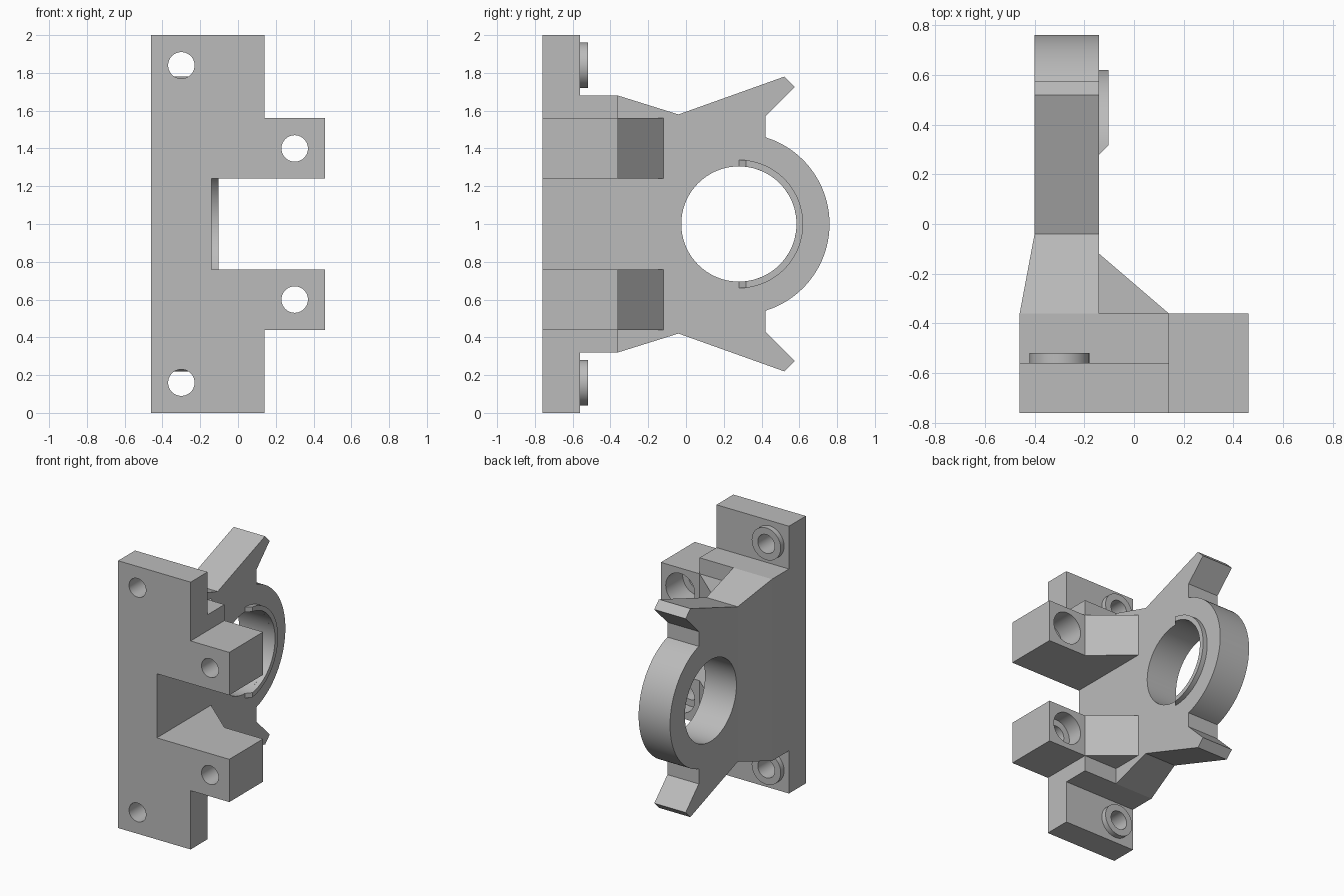
import bpy, bmesh, math

default = bpy.data.objects.get("Cube")
if default:
    bpy.data.objects.remove(default, do_unlink=True)

grey = bpy.data.materials.new("plain grey")
grey.use_nodes = True
GREY = (0.5, 0.5, 0.5, 1)
grey.diffuse_color = GREY
grey.node_tree.nodes["Principled BSDF"].inputs["Base Color"].default_value = GREY

SEG = 72
RING_Y, RING_Z = 0.28, 1.0
INNER, OUTER, LIP = 0.305, 0.48, 0.34
SIDE_L, SIDE_R = -0.40, -0.14      # thickness of the ring carrier along x


def finish(name, bm):
    bmesh.ops.remove_doubles(bm, verts=bm.verts, dist=1e-5)
    bmesh.ops.recalc_face_normals(bm, faces=bm.faces)
    mesh = bpy.data.meshes.new(name)
    bm.to_mesh(mesh)
    bm.free()
    mesh.materials.append(grey)
    obj = bpy.data.objects.new(name, mesh)
    bpy.context.collection.objects.link(obj)
    return obj


def prism(name, outline, axis, lo, hi):
    """Extrude a flat outline along one axis."""
    place = {"x": lambda a, b, d: (d, a, b),
             "y": lambda a, b, d: (a, d, b),
             "z": lambda a, b, d: (a, b, d)}[axis]
    bm = bmesh.new()
    near = [bm.verts.new(place(a, b, lo)) for a, b in outline]
    far = [bm.verts.new(place(a, b, hi)) for a, b in outline]
    bm.faces.new(near)
    bm.faces.new(far)
    n = len(outline)
    for i in range(n):
        j = (i + 1) % n
        bm.faces.new((near[i], near[j], far[j], far[i]))
    return finish(name, bm)


def circle(a, b, r):
    return [(a + r * math.cos(math.tau * i / SEG), b + r * math.sin(math.tau * i / SEG))
            for i in range(SEG)]


def rect(a0, b0, a1, b1):
    return [(a0, b0), (a1, b0), (a1, b1), (a0, b1)]


def activate(obj):
    bpy.ops.object.select_all(action="DESELECT")
    obj.select_set(True)
    bpy.context.view_layer.objects.active = obj


def cut(obj, cutters):
    """Subtract the cutters and discard them."""
    activate(obj)
    for c in cutters:
        c.hide_render = True
        mod = obj.modifiers.new("cut", "BOOLEAN")
        mod.operation, mod.solver, mod.object = "DIFFERENCE", "EXACT", c
        bpy.ops.object.modifier_apply(modifier=mod.name)
        bpy.data.objects.remove(c, do_unlink=True)


def smooth(obj):
    activate(obj)
    bpy.ops.object.shade_smooth_by_angle(angle=math.radians(25))


def mirrored(half):
    """Close an outline with its reflection about the ring's mid height."""
    return half + [(a, 2 * RING_Z - b) for a, b in reversed(half)]


# Mounting plate with two side tabs, a notch, and a thicker middle
plate = prism("mounting_plate", mirrored(
    [(-0.46, 2), (0.14, 2), (0.14, 1.56), (0.46, 1.56), (0.46, 1.24), (-0.14, 1.24)]),
    "y", -0.76, -0.36)
cutters = []
for z0, z1, hole_z, tab_z, depth in ((1.68, 2.2, 1.84, 1.4, 0.2), (-0.2, 0.32, 0.16, 0.6, 0.12)):
    cutters += [
        prism("end_cutter", rect(-0.7, z0, 0.3, z1), "y", -0.56, -0.2),
        prism("screw_cutter", circle(-0.30, hole_z, 0.07), "y", -0.9, -0.4),
        prism("tab_cutter", circle(0.30, tab_z, 0.07), "y", -0.9, -0.2),
        prism("counterbore_cutter", circle(0.30, tab_z, 0.12), "y", -0.36 - depth, -0.2)]
cut(plate, cutters)
smooth(plate)

# Raised rims behind the screw holes, and the gussets behind the tabs
for name, hole_z, low in (("upper", 1.84, 1.24), ("lower", 0.16, 0.44)):
    rim = prism(name + "_screw_rim", circle(-0.30, hole_z, 0.12), "y", -0.56, -0.52)
    cut(rim, [prism("rim_cutter", circle(-0.30, hole_z, 0.07), "y", -0.7, -0.4)])
    smooth(rim)
    prism(name + "_gusset", [(-0.14, -0.36), (0.14, -0.36), (-0.14, -0.12)],
          "z", low, low + 0.32)

# Tapered neck between plate and ring carrier
neck = prism("tapered_neck", mirrored([(-0.36, 1.68), (-0.04, 1.58)]), "x", SIDE_L, SIDE_R)
for v in neck.data.vertices:
    if v.co.x < -0.3 and v.co.y < -0.3:
        v.co.x = -0.46

# Ring carrier with two slanted arms
start = math.acos((0.42 - RING_Y) / OUTER)
arc = [(RING_Y + OUTER * math.cos(start * (1 - i / 24)),
        RING_Z + OUTER * math.sin(start * (1 - i / 24))) for i in range(25)]
carrier = prism("ring_carrier", mirrored(
    [(-0.04, 1.58), (0.52, 1.78), (0.575, 1.725), (0.42, 1.57)] + arc), "x", SIDE_L, SIDE_R)
cut(carrier, [prism("bore_cutter", circle(RING_Y, RING_Z, INNER), "x", -0.6, 0.1)])
smooth(carrier)

# Half-round lip on the ring, with ramped ends
RAMP, HEIGHT, STEPS = 0.037, 0.037, 40


def lip_section(bm, t, ramp, height):
    verts = []
    for r, x in ((INNER, SIDE_R), (LIP, SIDE_R), (LIP, SIDE_R + height), (INNER, SIDE_R + height)):
        a = t * math.acos(ramp / r)
        verts.append(bm.verts.new((x, RING_Y + r * math.cos(a), RING_Z + r * math.sin(a))))
    return verts


bm = bmesh.new()
sections = [lip_section(bm, -1, 0, 0)]
sections += [lip_section(bm, 2 * i / STEPS - 1, RAMP, HEIGHT) for i in range(STEPS + 1)]
sections.append(lip_section(bm, 1, 0, 0))
for p, q in zip(sections, sections[1:]):
    for i in range(4):
        j = (i + 1) % 4
        bm.faces.new((p[i], p[j], q[j], q[i]))
smooth(finish("ring_lip", bm))
